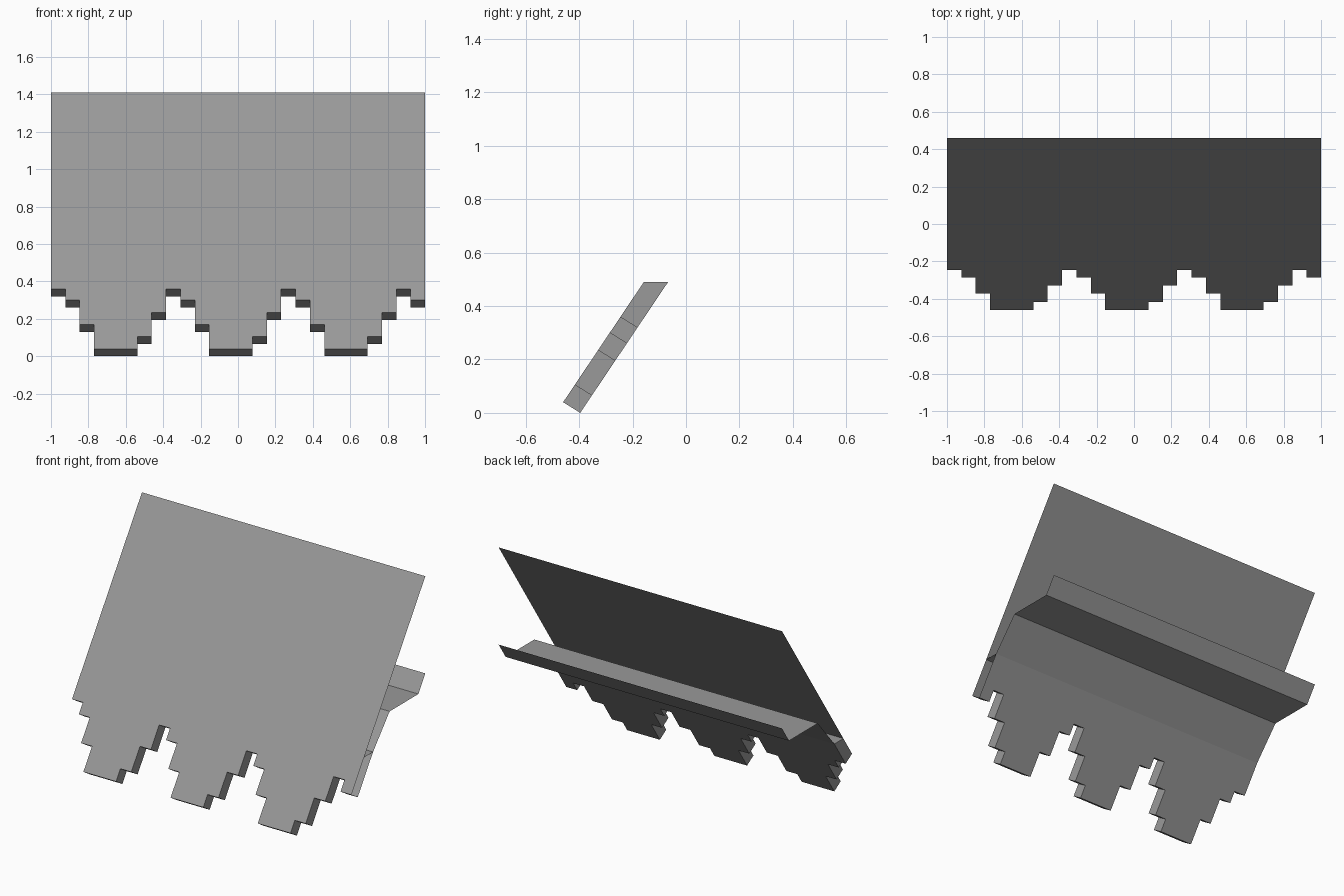
import bpy, bmesh

if "Cube" in bpy.data.objects:
    bpy.data.objects.remove(bpy.data.objects["Cube"])

SLOPE = 0.92 / 1.37                      # y gained per unit of height
COLS = 26
STEPS = [0.36, 0.30, 0.17, 0.04, 0.04, 0.04, 0.105, 0.235]   # repeating fringe heights
CAP_Z = 0.49                             # top of the hollow lower slab

# Darker grey for the whole model
grey = bpy.data.materials.new("dark_grey")
grey.diffuse_color = (0.32, 0.32, 0.32, 1)
grey.use_nodes = True
grey.node_tree.nodes["Principled BSDF"].inputs["Base Color"].default_value = grey.diffuse_color


def front(x, z):
    return (x, -0.46 + (z - 0.04) * SLOPE, z)


def back(x, z):
    # same position on the parallel rear face of the slab
    return (x, -0.396 + z * SLOPE, z)


def make(name, faces):
    me = bpy.data.meshes.new(name)
    ob = bpy.data.objects.new(name, me)
    bpy.context.collection.objects.link(ob)
    bm = bmesh.new()
    for pts in faces:
        bm.faces.new([bm.verts.new(p) for p in pts])
    bmesh.ops.remove_doubles(bm, verts=bm.verts, dist=0.0005)
    bm.to_mesh(me)
    bm.free()
    me.materials.append(grey)
    return ob


# Stepped lower outline, left to right
edge = []
for i in range(COLS):
    z = STEPS[i % 8]
    if edge and edge[-1][1] == z:
        edge.pop()
    else:
        edge.append((-1 + 2 * i / COLS, z))
    edge.append((-1 + 2 * (i + 1) / COLS, z))

# Large sloping front sheet with stepped fringe
front_face = [front(x, z) for x, z in edge] + [front(1, 1.41), front(-1, 1.41)]
make("front_panel", [front_face])

# Rear face of the slab, fringe thickness, closed left end and top cap
DROP = 0.04
rear_face = [back(x, z - DROP) for x, z in edge] + [back(1, CAP_Z), back(-1, CAP_Z)]
slab = [rear_face[::-1]]
for a, b in zip(edge, edge[1:]):
    slab.append([front(*a), back(a[0], a[1] - DROP), back(b[0], b[1] - DROP), front(*b)])
x0, z0 = edge[0]
slab.append([front(x0, z0), front(x0, CAP_Z), back(x0, CAP_Z), back(x0, z0 - DROP)])
slab.append([front(-1, CAP_Z), front(1, CAP_Z), back(1, CAP_Z), back(-1, CAP_Z)])
make("fringe_slab", slab)

# Folded sheet behind: rising strip, flat shelf, upturned lip
profile = [back(0, CAP_Z)[1:], (0.10, 0.685), (0.39, 0.685), (0.46, 0.79)]
make("rear_shelf", [[(-1, *p), (-1, *q), (1, *q), (1, *p)]
                    for p, q in zip(profile, profile[1:])])
